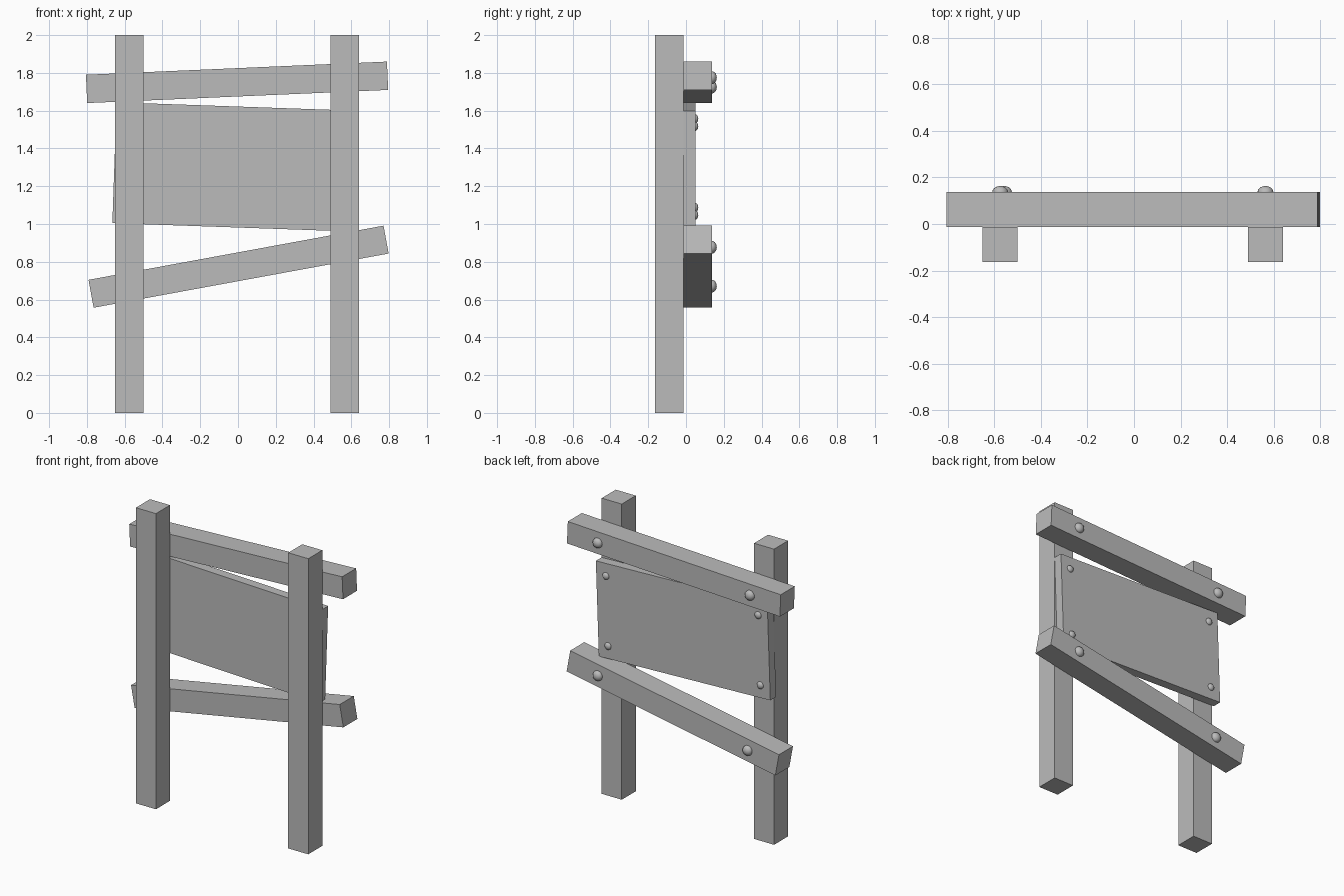
import bpy
import bmesh
from math import radians
from mathutils import Matrix, Vector

cube = bpy.data.objects.get("Cube")
if cube:
    bpy.data.objects.remove(cube, do_unlink=True)

# Single grey finish
grey = bpy.data.materials.new("plain_grey")
grey.use_nodes = True
grey.diffuse_color = (0.5, 0.5, 0.5, 1)
grey.node_tree.nodes["Principled BSDF"].inputs["Base Color"].default_value = (0.5, 0.5, 0.5, 1)

FACE_Y = -0.013  # plane where the posts meet the boards


def add_object(name, bm, matrix, smooth=False):
    mesh = bpy.data.meshes.new(name)
    for face in bm.faces:
        face.smooth = smooth
    bm.to_mesh(mesh)
    bm.free()
    mesh.materials.append(grey)
    obj = bpy.data.objects.new(name, mesh)
    obj.matrix_world = matrix
    bpy.context.scene.collection.objects.link(obj)
    return obj


def box(name, size, matrix):
    bm = bmesh.new()
    bmesh.ops.create_cube(bm, size=1)
    bmesh.ops.scale(bm, vec=Vector(size), verts=bm.verts)
    return add_object(name, bm, matrix)


def bolt(name, radius, height, matrix):
    # Flattened dome, kept only where it stands out of the board
    bm = bmesh.new()
    bmesh.ops.create_uvsphere(bm, u_segments=16, v_segments=10, radius=1)
    bmesh.ops.rotate(bm, matrix=Matrix.Rotation(radians(90), 3, 'X'), verts=bm.verts)
    bmesh.ops.scale(bm, vec=(radius, height, radius), verts=bm.verts)
    bmesh.ops.bisect_plane(bm, geom=bm.verts[:] + bm.edges[:] + bm.faces[:],
                           plane_co=(0, 0, 0), plane_no=(0, 1, 0), clear_inner=True)
    return add_object(name, bm, matrix, True)


def board(name, x, z, length, thick, height, tilt, bolt_rows, radius, dome):
    # Tilted board on the back of the posts, with its bolts at both ends
    matrix = (Matrix.Translation((x, FACE_Y + thick / 2, z))
              @ Matrix.Rotation(radians(-tilt), 4, 'Y'))
    box(name, (length, thick, height), matrix)
    for side, sx in (("right", -1), ("left", 1)):
        for i, row in enumerate(bolt_rows):
            place = Matrix.Translation((sx * 0.57, thick / 2, row))
            bolt(f"{name}_bolt_{side}_{i + 1}", radius, dome, matrix @ place)


# Posts
for name, x in (("right_post", -0.575), ("left_post", 0.565)):
    box(name, (0.15, 0.15, 2), Matrix.Translation((x, FACE_Y - 0.075, 1)))

# Rails and the sign panel between them
board("upper_rail", -0.005, 1.75, 1.595, 0.15, 0.15, 2.5, [0], 0.034, 0.026)
board("lower_rail", 0.003, 0.774, 1.588, 0.15, 0.15, 10.4, [0], 0.034, 0.026)
board("sign_panel", -0.0125, 1.302, 1.284, 0.062, 0.64, -2, [-0.235, 0.235], 0.024, 0.016)
